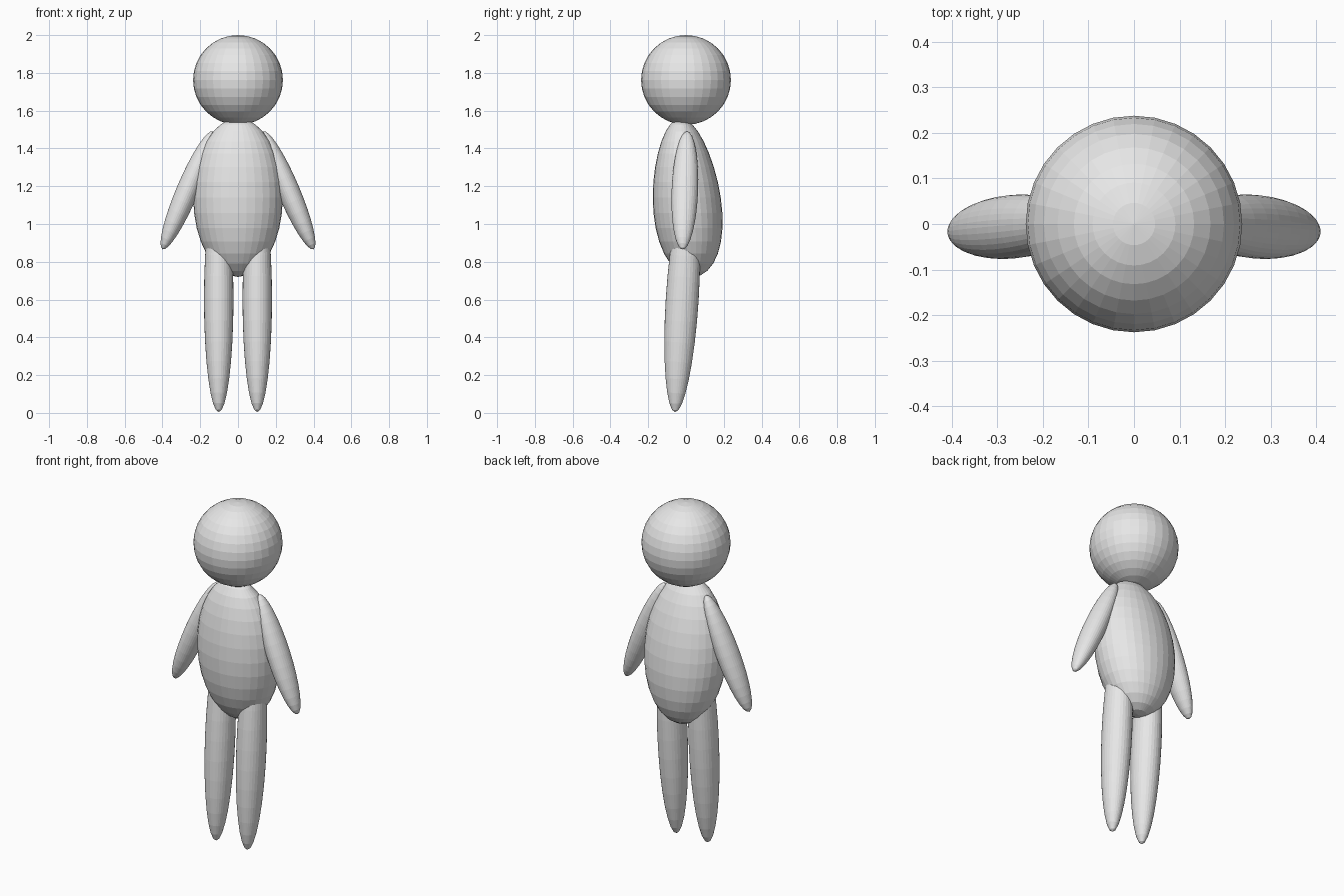
import bpy
import math

if "Cube" in bpy.data.objects:
    bpy.data.objects.remove(bpy.data.objects["Cube"])

grey = bpy.data.materials.new("light_grey")
grey.diffuse_color = (0.8, 0.8, 0.8, 1)
grey.use_nodes = True
grey.node_tree.nodes["Principled BSDF"].inputs["Base Color"].default_value = grey.diffuse_color


def ellipsoid(name, center, radii, tilt=(0, 0)):
    """Flat-faced sphere stretched to the radii, tilted about x then y (degrees)."""
    bpy.ops.mesh.primitive_uv_sphere_add(segments=32, ring_count=16, radius=1, location=center)
    ob = bpy.context.object
    ob.name = name
    ob.scale = radii
    ob.rotation_euler = (math.radians(tilt[0]), math.radians(tilt[1]), 0)
    ob.data.materials.append(grey)
    return ob


# Head
ellipsoid("head", (0, 0, 1.7625), (0.238, 0.238, 0.2375))

# Torso: egg shape, deeper towards the bottom and leaning forward at the top
torso = ellipsoid("torso", (0, 0.004, 1.14), (1, 1, 1))
for v in torso.data.vertices:
    z = v.co.z * 0.42
    v.co = (v.co.x * 0.237, v.co.y * 0.18 * (1 - 0.4 * z) - 0.075 * z, z)

# Arms and legs, one of each per side
for side, s in (("right", 1), ("left", -1)):
    ellipsoid(side + "_arm", (s * 0.267, -0.006, 1.178), (0.059, 0.07, 0.339), (-2, -23 * s))
    ellipsoid(side + "_leg", (s * 0.102, -0.02, 0.603), (0.078, 0.087, 0.6), (-3.6, 0))
